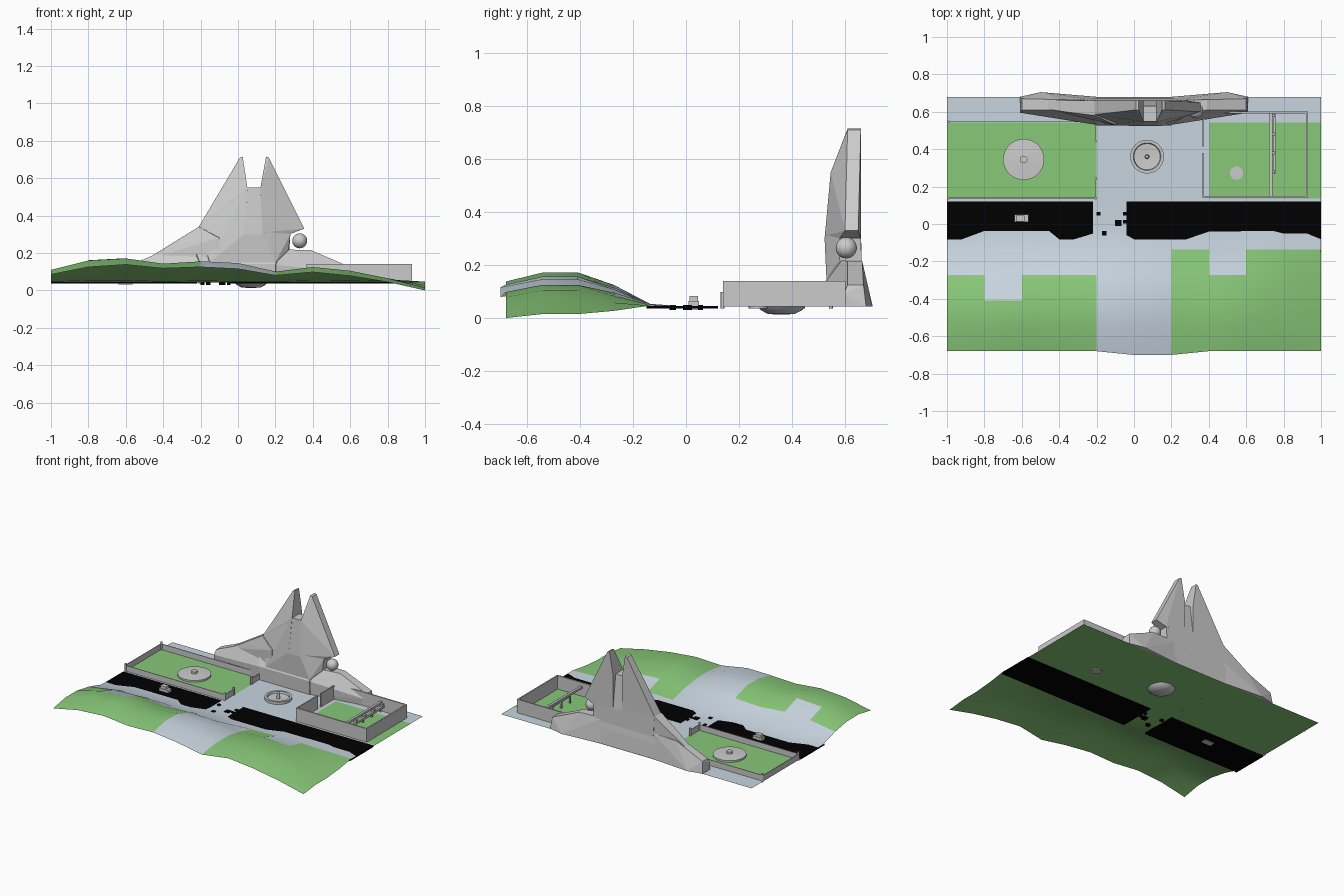
import bpy, bmesh, math

if "Cube" in bpy.data.objects:
    bpy.data.objects.remove(bpy.data.objects["Cube"])

G = 0.043  # ground level


def mat(name, col):
    m = bpy.data.materials.new(name)
    m.diffuse_color = (*col, 1)
    m.use_nodes = True
    m.node_tree.nodes["Principled BSDF"].inputs["Base Color"].default_value = m.diffuse_color
    return m


GREEN = mat("grass", (0.25, 0.58, 0.19))
PATH = mat("paving", (0.58, 0.66, 0.74))
BLACK = mat("dark_water", (0.0, 0.0, 0.0))


def finish(name, bm, m=None):
    me = bpy.data.meshes.new(name)
    bm.to_mesh(me)
    bm.free()
    ob = bpy.data.objects.new(name, me)
    bpy.context.collection.objects.link(ob)
    if m:
        me.materials.append(m)
    return ob


def hull(name, pts, m=None):
    bm = bmesh.new()
    vs = [bm.verts.new(p) for p in pts]
    r = bmesh.ops.convex_hull(bm, input=vs)
    junk = {g for g in r["geom_interior"] + r["geom_unused"] if isinstance(g, bmesh.types.BMVert)}
    bmesh.ops.delete(bm, geom=list(junk), context='VERTS')
    bmesh.ops.dissolve_limit(bm, angle_limit=0.02, verts=bm.verts, edges=bm.edges)
    bmesh.ops.recalc_face_normals(bm, faces=bm.faces)
    return finish(name, bm, m)


def box(name, x0, x1, y0, y1, z0, z1, m=None):
    return hull(name, [(x, y, z) for x in (x0, x1) for y in (y0, y1) for z in (z0, z1)], m)


def lathe(name, prof, x, y, n=32):
    bm = bmesh.new()
    vs = [bm.verts.new((x + r, y, z)) for r, z in prof]
    es = [bm.edges.new(p) for p in zip(vs, vs[1:])]
    bmesh.ops.spin(bm, geom=vs + es, cent=(x, y, 0), axis=(0, 0, 1), angle=2 * math.pi, steps=n)
    bmesh.ops.remove_doubles(bm, verts=bm.verts, dist=1e-5)
    bmesh.ops.recalc_face_normals(bm, faces=bm.faces)
    ob = finish(name, bm)
    bpy.context.view_layer.objects.active = ob
    ob.select_set(True)
    bpy.ops.object.shade_smooth_by_angle(angle=math.radians(35))
    ob.select_set(False)
    return ob


# Terrain: 10 x 10 grid with a hill along the front
FRONT = [.085, .125, .138, .118, .125, .115, .08, .098, .078, .045, 0]
RIDGE = [.11, .16, .171, .143, .155, .145, .10, .125, .105, .065, .015]
FOOT = [.047, .053, .053, .047, .051, .047, .047, .052, .053, .050, .047]


def height(i, j):
    if j == 0:
        return FRONT[i]
    if j in (1, 2):
        return RIDGE[i]
    if j == 3:
        return .047 + .62 * (RIDGE[i] - .047)
    return FOOT[i] if j == 4 else G - .001


def paved(i, j):
    if j >= 5:
        return j in (5, 9) or 4 <= i <= 6
    if j == 4 or i in (4, 5):
        return True
    if j == 3:
        return i < 4 or i == 7
    return j == 2 and i == 1


def sheet(name, m, test, lift):
    bm = bmesh.new()
    v = {}
    for i in range(11):
        for j in range(11):
            y = -.70 if j == 0 and i in (5, 6) else -.68 + .136 * j
            v[i, j] = bm.verts.new((-1 + .2 * i, y, height(i, j) + lift))
    for i in range(10):
        for j in range(10):
            if test(i, j):
                bm.faces.new((v[i, j], v[i + 1, j], v[i + 1, j + 1], v[i, j + 1]))
    bmesh.ops.delete(bm, geom=[w for w in bm.verts if not w.link_faces], context='VERTS')
    for f in bm.faces:
        f.smooth = True
    return finish(name, bm, m)


sheet("grass_terrain", GREEN, lambda i, j: True, 0)
sheet("paved_ground", PATH, paved, .001)

# River halves and stepping stones between them
box("river_left", -1, -.22, -.15, .12, .036, .046, BLACK)
box("river_right", -.04, 1, -.15, .12, .036, .046, BLACK)
for x, y, s in [(-.19, .055, .01), (-.16, -.05, .012), (-.085, .005, .017), (-.05, .012, .009), (-.05, .055, .009)]:
    box("stepping_stone", x - s, x + s, y - s, y + s, .03, .05, BLACK)

# Boat on the river
box("boat_hull", -.64, -.565, .01, .05, .032, .065)
box("boat_cabin", -.63, -.585, .014, .046, .065, .084)

# Fortress base: centre block and two mirrored wings
hull("fortress_base", [(x, y, z) for s in (-1, 1) for x, y, z in (
    (s * .20, .53, G), (s * .20, .527, .14), (s * .26, .68, G), (s * .26, .67, .15),
    (s * .23, .57, .22), (s * .25, .66, .22))])
for s, n in ((-1, "left"), (1, "right")):
    hull("fortress_wing_" + n, [(s * x, y, z) for x, y, z in (
        (.18, .532, G), (.18, .527, .14), (.61, .60, G), (.61, .595, .09), (.60, .61, .125),
        (.61, .68, G), (.60, .67, .125), (.5, .705, G), (.5, .69, .09), (.2, .68, G),
        (.2, .575, .22), (.2, .66, .22), (.39, .61, .215), (.39, .665, .215))])

# Fortress tower: sloping shoulder, body and two horns
hull("tower_shoulder", [(-.5, .62, .16), (-.5, .66, .16), (-.37, .60, .24), (-.37, .66, .24),
                        (-.21, .58, .34), (-.21, .66, .34), (-.1, .53, .28), (-.1, .66, .3),
                        (-.1, .53, .14), (-.1, .66, .14)])
hull("tower_body", [(-.21, .585, .34), (-.21, .66, .34), (-.15, .53, .15), (-.2, .665, .15),
                    (.03, .523, .30), (.13, .523, .30), (.05, .548, .55), (.12, .548, .55),
                    (.05, .63, .55), (.12, .63, .55), (.28, .58, .30), (.28, .66, .30),
                    (.20, .53, .15), (.27, .665, .15), (.27, .58, .22)])
hull("horn_left", [(.01, .61, .71), (.025, .61, .715), (.025, .66, .715), (.01, .66, .71),
                   (.05, .546, .55), (.05, .66, .55), (-.21, .585, .34), (-.21, .66, .34),
                   (.04, .524, .31), (.05, .66, .31)])
hull("horn_right", [(.15, .61, .715), (.165, .61, .71), (.165, .66, .71), (.15, .66, .715),
                    (.12, .546, .55), (.12, .66, .55), (.355, .60, .33), (.355, .65, .33),
                    (.28, .58, .302), (.28, .66, .302), (.13, .524, .31), (.12, .66, .31)])
lathe("fortress_orb", [(.04 * math.sin(math.pi * k / 12), .265 - .04 * math.cos(math.pi * k / 12))
                       for k in range(13)], .33, .605, 24)

# Walled court on the right, with a gate gap
T = .14
box("court_wall_front", .365, .93, .14, .15, G, T)
box("court_wall_back", .365, .93, .592, .602, G, T)
box("court_wall_right", .92, .93, .14, .602, G, T)
box("court_wall_left_a", .365, .373, .14, .38, G, T)
box("court_wall_left_b", .365, .373, .415, .602, G, T)

# Rack inside the court
box("rack_beam", .723, .74, .15, .592, .10, .115)
box("rack_rail", .742, .757, .27, .592, .075, .09)
for k in range(4):
    y = .28 + k * .1
    box("rack_post", .726, .737, y - .005, y + .005, G, .10)
    box("rack_arm", .737, .755, y - .008, y + .008, .08, .105)
lathe("court_disc", [(0, .036), (.035, .036), (.035, .05), (0, .05)], .548, .272)

# Low garden walls and posts on the left
H = .085
box("garden_wall_front", -1, -.2, .137, .141, G, H)
box("garden_wall_back", -1, -.2, .545, .549, G, H)
box("garden_wall_left", -1, -.996, .137, .549, G, H)
box("garden_wall_right_a", -.206, -.202, .137, .245, G, H)
box("garden_wall_right_b", -.206, -.202, .44, .549, G, H)
for x, y in [(-.993, .547), (-.993, .138), (-.204, .138), (-.204, .243), (-.204, .442)]:
    lathe("garden_post", [(0, .036), (.007, .036), (.007, .098), (0, .098)], x, y, 12)

# Garden platform and fountain
lathe("garden_platform", [(0, G), (.11, G), (.11, .055), (.02, .06), (.02, .075), (0, .075)], -.59, .345)
lathe("fountain_basin", [(0, .013), (.05, .015), (.078, .03), (.09, G), (.09, .062), (.074, .062),
                         (.07, .05), (.012, .046), (.008, .1), (0, .1)], .07, .36)
